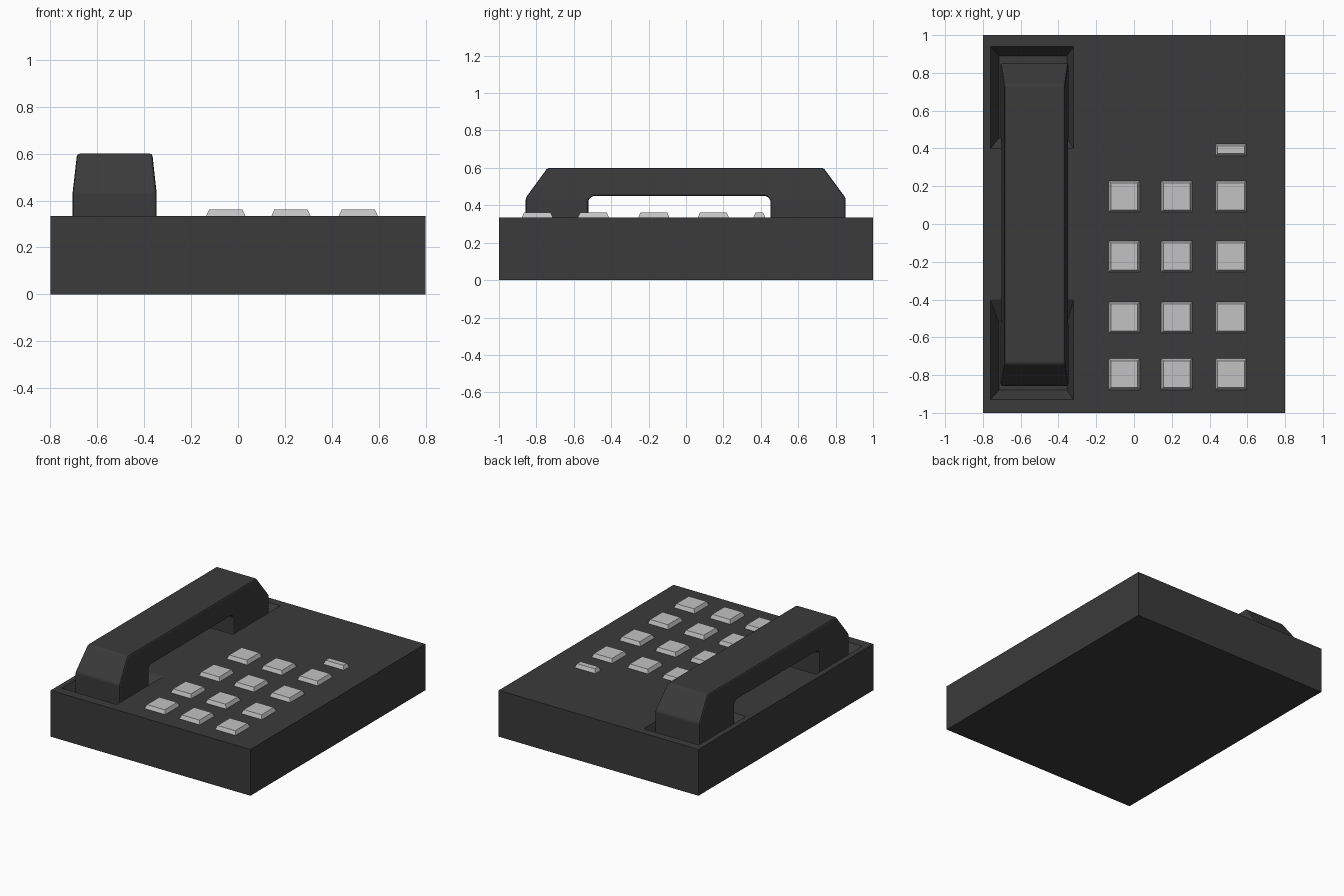
import bpy, bmesh, math

cube = bpy.data.objects.get("Cube")
if cube:
    bpy.data.objects.remove(cube, do_unlink=True)


def material(name, value):
    m = bpy.data.materials.new(name)
    m.use_nodes = True
    color = (value, value, value, 1)
    m.diffuse_color = color
    m.node_tree.nodes["Principled BSDF"].inputs["Base Color"].default_value = color
    return m


charcoal = material("charcoal plastic", 0.043)
light_grey = material("light grey plastic", 0.54)


def make(name, bm, mat):
    bmesh.ops.recalc_face_normals(bm, faces=bm.faces)
    mesh = bpy.data.meshes.new(name)
    bm.to_mesh(mesh)
    bm.free()
    obj = bpy.data.objects.new(name, mesh)
    mesh.materials.append(mat)
    bpy.context.collection.objects.link(obj)
    return obj


def frustum(name, low, high, z0, z1, mat):
    """Box with separate bottom and top rectangles (x0, x1, y0, y1)."""
    bm = bmesh.new()
    rings = []
    for (x0, x1, y0, y1), z in ((low, z0), (high, z1)):
        rings.append([bm.verts.new((x, y, z)) for x, y in
                      ((x0, y0), (x1, y0), (x1, y1), (x0, y1))])
    a, b = rings
    bm.faces.new(a)
    bm.faces.new(b)
    for i in range(4):
        j = (i + 1) % 4
        bm.faces.new((a[i], a[j], b[j], b[i]))
    return make(name, bm, mat)


def prism(name, points, place, start, end, mat):
    """Extrude a profile; place maps (u, v, depth) to a position."""
    bm = bmesh.new()
    a = [bm.verts.new(place(u, v, start)) for u, v in points]
    b = [bm.verts.new(place(u, v, end)) for u, v in points]
    bm.faces.new(a)
    bm.faces.new(b)
    for i in range(len(a)):
        j = (i + 1) % len(a)
        bm.faces.new((a[i], a[j], b[j], b[i]))
    return make(name, bm, mat)


def apply(obj, mod):
    bpy.context.view_layer.objects.active = obj
    bpy.ops.object.modifier_apply(modifier=mod.name)


def boolean(obj, cutter, operation):
    mod = obj.modifiers.new("boolean", "BOOLEAN")
    mod.operation = operation
    mod.solver = "EXACT"
    mod.object = cutter
    apply(obj, mod)
    bpy.data.objects.remove(cutter, do_unlink=True)


# Body with two sloped cradle wells
TOP, FLOOR = 0.335, 0.255
size = (-0.8, 0.8, -1, 1)
body = frustum("body", size, size, 0, TOP, charcoal)
wells = (((-0.715, -0.355, 0.455, 0.89), (-0.76, -0.32, 0.40, 0.94)),
         ((-0.715, -0.355, -0.88, -0.525), (-0.76, -0.32, -0.93, -0.40)))
for low, rim in wells:
    # Continue the slope above the body for a clean cut
    high = [l + (r - l) * 1.25 for l, r in zip(low, rim)]
    cutter = frustum("well_cutter", low, high, FLOOR, FLOOR + (TOP - FLOOR) * 1.25, charcoal)
    boolean(body, cutter, "DIFFERENCE")

# Handset: side profile crossed with a tapered front profile
side = [(-0.857, FLOOR), (-0.857, 0.44), (-0.74, 0.60), (0.735, 0.60), (0.853, 0.44),
        (0.853, FLOOR), (0.452, FLOOR), (0.452, 0.43), (0.43, 0.45),
        (-0.50, 0.45), (-0.522, 0.43), (-0.522, FLOOR)]
front = [(-0.706, 0.2), (-0.706, 0.43), (-0.681, 0.65),
         (-0.371, 0.65), (-0.347, 0.43), (-0.347, 0.2)]
handset = prism("handset", side, lambda u, v, d: (d, u, v), -0.8, -0.25, charcoal)
boolean(handset, prism("handset_cutter", front, lambda u, v, d: (u, d, v), -1, 1, charcoal),
        "INTERSECT")
bevel = handset.modifiers.new("bevel", "BEVEL")
bevel.width = 0.012
bevel.segments = 2
bevel.limit_method = "ANGLE"
bevel.angle_limit = math.radians(35)
apply(handset, bevel)


# Keypad and the small function key
def key(name, x, y, half_x, half_y):
    inset = 0.014
    frustum(name, (x - half_x, x + half_x, y - half_y, y + half_y),
            (x - half_x + inset, x + half_x - inset, y - half_y + inset, y + half_y - inset),
            TOP - 0.005, 0.362, light_grey)


columns = (-0.052, 0.226, 0.513)
for row, y in enumerate((0.146, -0.172, -0.495, -0.795)):
    for col, x in enumerate(columns):
        key(f"key_row{row + 1}_col{col + 1}", x, y, 0.085, 0.085)
key("function_key", columns[2], 0.392, 0.085, 0.034)
